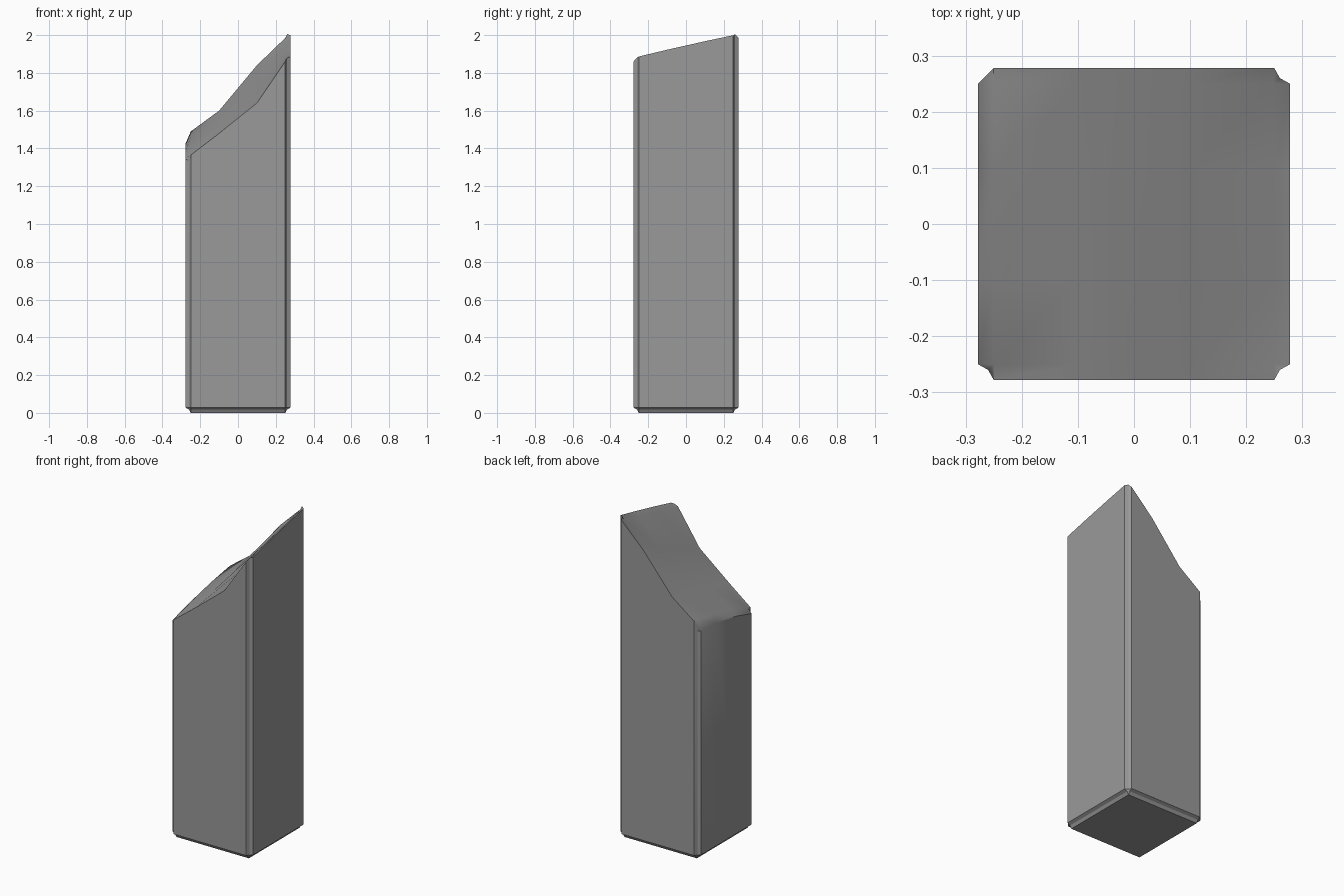
import bpy, bmesh, math

cube = bpy.data.objects.get("Cube")
if cube:
    bpy.data.objects.remove(cube, do_unlink=True)

# Stone colour
stone = bpy.data.materials.new("grey stone")
stone.use_nodes = True
colour = (0.32, 0.32, 0.32, 1)
stone.diffuse_color = colour
stone.node_tree.nodes["Principled BSDF"].inputs["Base Color"].default_value = colour

OUTER, NOTCH, INNER = 0.278, 0.26, 0.25
grid = [-OUTER, -INNER, -0.1, 0.1, INNER, OUTER]
last = len(grid) - 1

# Heights of the slanted top along the front and back, with a swell between
front = [1.335, 1.365, 1.48, 1.64, 1.86, 1.88]
back = [1.425, 1.49, 1.60, 1.84, 1.985, 2.005]
swell = [0.025, 0.012, 0, 0, 0, 0.003]


def top_height(i, j):
    t = (grid[j] + OUTER) / (2 * OUTER)
    return front[i] + (back[i] - front[i]) * t + swell[i] * math.sin(math.pi * t)


def is_corner(i, j):
    return i in (0, last) and j in (0, last)


def clamp(v, limit):
    return max(-limit, min(limit, v))


bm = bmesh.new()

# Slanted top, with its four corners drawn in to make notches
top = {}
for i, x in enumerate(grid):
    for j, y in enumerate(grid):
        z = top_height(i, j)
        if is_corner(i, j):
            x2, y2 = clamp(x, NOTCH), clamp(y, NOTCH)
        else:
            x2, y2 = x, y
        top[i, j] = bm.verts.new((x2, y2, z))
for i in range(last):
    for j in range(last):
        bm.faces.new([top[i, j], top[i + 1, j], top[i + 1, j + 1], top[i, j + 1]])

# Walls and hollow bevel around the foot, as successive rings
rim = ([(i, 0) for i in range(last)] + [(last, j) for j in range(last)]
       + [(i, last) for i in range(last, 0, -1)] + [(0, j) for j in range(last, 0, -1)])
upper = [top[k] for k in rim]
for z, side, corner in ((0.028, OUTER, NOTCH), (0.018, NOTCH, 0.255), (0, INNER, INNER)):
    lower = []
    for i, j in rim:
        limit = corner if is_corner(i, j) else side
        lower.append(bm.verts.new((clamp(grid[i], limit), clamp(grid[j], limit), z)))
    for a in range(len(rim)):
        b = (a + 1) % len(rim)
        bm.faces.new([upper[a], lower[a], lower[b], upper[b]])
    upper = lower

# Flat underside
bm.faces.new(upper[::-1])
bmesh.ops.remove_doubles(bm, verts=bm.verts, dist=0.0005)
bmesh.ops.recalc_face_normals(bm, faces=bm.faces)

mesh = bpy.data.meshes.new("pillar")
bm.to_mesh(mesh)
bm.free()
mesh.materials.append(stone)
pillar = bpy.data.objects.new("slanted_pillar", mesh)
bpy.context.collection.objects.link(pillar)

bpy.ops.object.select_all(action="DESELECT")
pillar.select_set(True)
bpy.context.view_layer.objects.active = pillar
bpy.ops.object.shade_smooth_by_angle(angle=math.radians(30))
